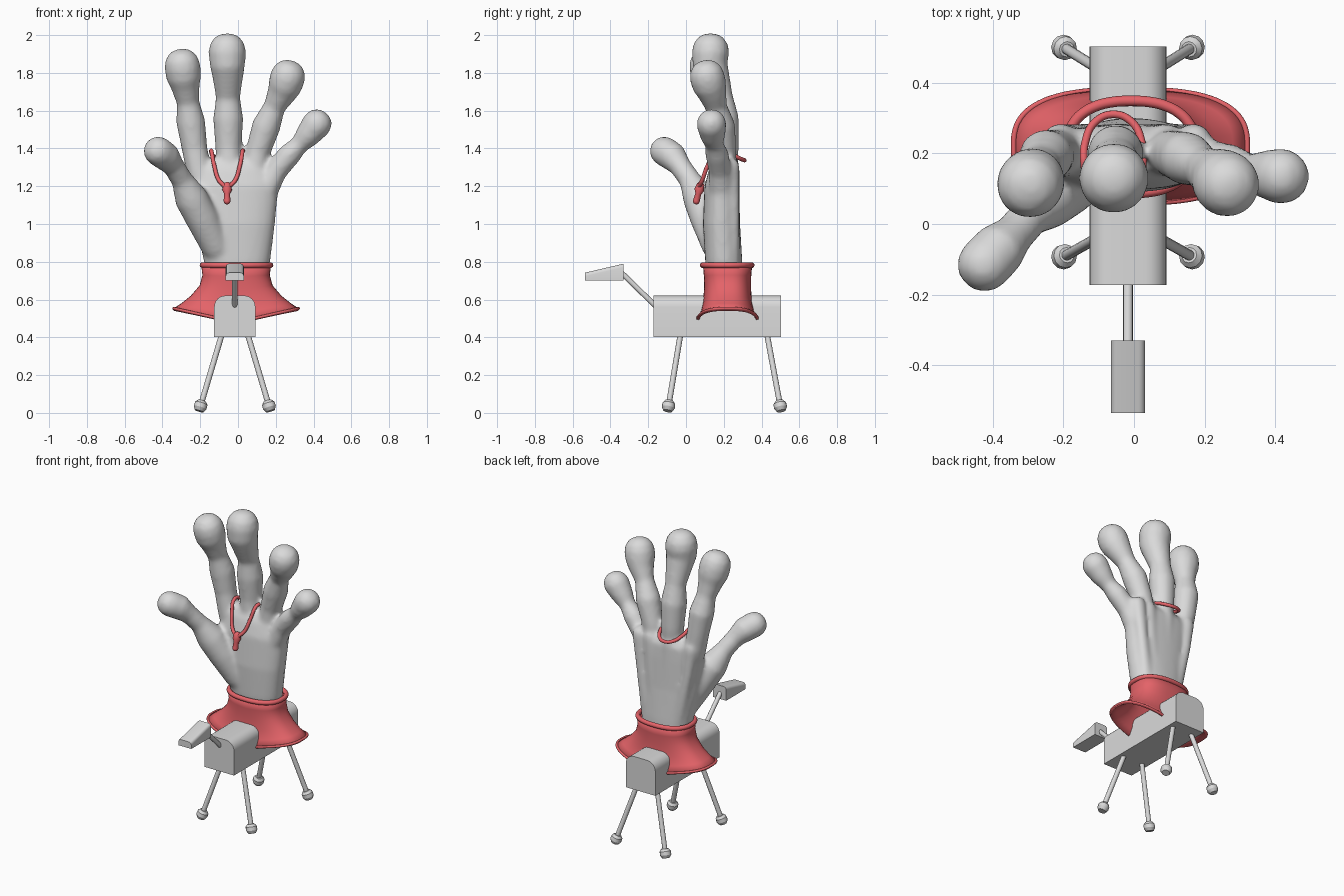
import bpy, bmesh, math
from mathutils import Vector

default = bpy.data.objects.get("Cube")
if default:
    bpy.data.objects.remove(default)


def material(name, rgb):
    m = bpy.data.materials.new(name)
    m.use_nodes = True
    m.diffuse_color = (*rgb, 1)
    m.node_tree.nodes["Principled BSDF"].inputs["Base Color"].default_value = (*rgb, 1)
    return m


GREY = material("light_grey", (0.7, 0.7, 0.7))
RED = material("soft_red", (0.78, 0.125, 0.14))


def finish(name, bm, mat, angle=None):
    """Turn a bmesh into a linked object."""
    bmesh.ops.recalc_face_normals(bm, faces=bm.faces)
    me = bpy.data.meshes.new(name)
    bm.to_mesh(me)
    bm.free()
    ob = bpy.data.objects.new(name, me)
    bpy.context.collection.objects.link(ob)
    me.materials.append(mat)
    if angle:
        bpy.ops.object.select_all(action="DESELECT")
        ob.select_set(True)
        bpy.context.view_layer.objects.active = ob
        bpy.ops.object.shade_smooth_by_angle(angle=math.radians(angle))
    return ob


def loft(bm, rings, caps=True):
    """Skin a list of point rings."""
    loops = [[bm.verts.new(p) for p in ring] for ring in rings]
    n = len(loops[0])
    for a, b in zip(loops, loops[1:]):
        for i in range(n):
            j = (i + 1) % n
            bm.faces.new((a[i], a[j], b[j], b[i]))
    if caps:
        bm.faces.new(loops[0][::-1])
        bm.faces.new(loops[-1])


def tube(bm, points, sides=20, rounded=True):
    """Tube through (x, y, z, radius) points, optionally with blunt domed ends."""
    pts = [(Vector(p[:3]), p[3]) for p in points]
    if rounded:
        domes = []
        for (p, r), (q, _) in ((pts[0], pts[1]), (pts[-1], pts[-2])):
            d = (p - q).normalized()
            domes.append([(p + d * r * math.sin(a), r * math.cos(a) ** 0.8) for a in (0.5, 1.0, 1.4)])
        pts = domes[0][::-1] + pts + domes[1]
    rings = []
    for i, (p, r) in enumerate(pts):
        d = (pts[min(i + 1, len(pts) - 1)][0] - pts[max(i - 1, 0)][0]).normalized()
        u = d.cross(Vector((0, 1, 0))).normalized()
        v = d.cross(u)
        angles = [math.tau * k / sides for k in range(sides)]
        rings.append([p + u * r * math.cos(a) + v * r * math.sin(a) for a in angles])
    loft(bm, rings)


def oval(cx, cy, z, rx, ry, power=0.85, n=48, z_side=None):
    """Squarish oval ring; its height may differ at the sides."""
    ring = []
    for k in range(n):
        c, s = math.cos(math.tau * k / n), math.sin(math.tau * k / n)
        across = abs(c) ** power
        h = z if z_side is None else z + (z_side - z) * across
        ring.append((cx + rx * math.copysign(across, c),
                     cy + ry * math.copysign(abs(s) ** power, s), h))
    return ring


def cord(name, points, radius, cyclic=False):
    cu = bpy.data.curves.new(name, "CURVE")
    cu.dimensions = "3D"
    cu.bevel_depth = radius
    cu.bevel_resolution = 3
    cu.use_fill_caps = True
    sp = cu.splines.new("BEZIER")
    sp.bezier_points.add(len(points) - 1)
    sp.use_cyclic_u = cyclic
    for bp, p in zip(sp.bezier_points, points):
        bp.co = p
        bp.handle_left_type = bp.handle_right_type = "AUTO"
    cu.materials.append(RED)
    bpy.context.collection.objects.link(bpy.data.objects.new(name, cu))


# Hand: palm, thumb, four fingers and back tendons fused together
bm = bmesh.new()
loft(bm, [oval(*r) for r in (
    (-0.01, 0.21, 0.68, 0.15, 0.09), (-0.005, 0.2, 0.8, 0.175, 0.098),
    (-0.015, 0.188, 1.0, 0.21, 0.098), (-0.02, 0.19, 1.2, 0.235, 0.092),
    (-0.03, 0.2, 1.29, 0.215, 0.078), (-0.03, 0.2, 1.34, 0.16, 0.05))])
fingers = {
    "index": [(-0.2, 0.2, 1.25, 0.068), (-0.23, 0.2, 1.4, 0.068), (-0.25, 0.19, 1.54, 0.077),
              (-0.265, 0.165, 1.645, 0.06), (-0.278, 0.14, 1.725, 0.076), (-0.286, 0.125, 1.775, 0.093),
              (-0.294, 0.112, 1.832, 0.096)],
    "middle": [(-0.045, 0.2, 1.25, 0.066), (-0.05, 0.21, 1.4, 0.07), (-0.052, 0.2, 1.56, 0.08),
               (-0.053, 0.185, 1.67, 0.064), (-0.054, 0.15, 1.78, 0.082), (-0.056, 0.128, 1.84, 0.093),
               (-0.057, 0.13, 1.91, 0.1)],
    "ring": [(0.08, 0.2, 1.25, 0.066), (0.105, 0.2, 1.38, 0.066), (0.15, 0.185, 1.52, 0.076),
             (0.193, 0.16, 1.62, 0.058), (0.23, 0.14, 1.69, 0.077), (0.248, 0.125, 1.73, 0.09),
             (0.262, 0.113, 1.775, 0.094)],
    "pinky": [(0.14, 0.19, 1.17, 0.07), (0.2, 0.18, 1.28, 0.06), (0.27, 0.165, 1.365, 0.062),
              (0.325, 0.15, 1.42, 0.049), (0.365, 0.142, 1.465, 0.066), (0.415, 0.135, 1.527, 0.08)],
    "thumb": [(-0.115, 0.165, 0.88, 0.08), (-0.19, 0.11, 1.03, 0.088), (-0.25, 0.07, 1.14, 0.088),
              (-0.297, 0.02, 1.235, 0.058), (-0.34, -0.03, 1.305, 0.058), (-0.38, -0.07, 1.355, 0.077),
              (-0.42, -0.112, 1.384, 0.079)],
}
for path in fingers.values():
    tube(bm, path)
for wrist_x, knuckle_x in ((-0.1, -0.21), (-0.035, -0.05), (0.04, 0.09), (0.1, 0.17)):
    tube(bm, [(wrist_x, 0.24, 0.74, 0.045), (knuckle_x * 0.9, 0.25, 1.12, 0.035),
              (knuckle_x, 0.235, 1.3, 0.05)])
hand = finish("hand", bm, GREY)
remesh = hand.modifiers.new("Fuse", "REMESH")
remesh.mode = "VOXEL"
remesh.voxel_size = 0.013
remesh.use_smooth_shade = True
soften = hand.modifiers.new("Soften", "SMOOTH")
soften.factor = 0.5
soften.iterations = 9

# Flared sleeve that straddles the body
bm = bmesh.new()
loft(bm, [oval(-0.01, 0.22, z, rx, ry, 0.75, 48, zs) for z, zs, rx, ry in (
    (0.78, 0.78, 0.185, 0.13), (0.72, 0.73, 0.178, 0.125), (0.65, 0.675, 0.193, 0.125),
    (0.58, 0.62, 0.24, 0.13), (0.52, 0.58, 0.29, 0.142), (0.475, 0.55, 0.335, 0.165))], caps=False)
sleeve = finish("sleeve", bm, RED, 60)
thick = sleeve.modifiers.new("Thickness", "SOLIDIFY")
thick.thickness = 0.012
cord("sleeve_rim", oval(-0.008, 0.218, 0.782, 0.18, 0.13, 0.85, 24), 0.015, True)
cord("sleeve_hem", oval(-0.01, 0.22, 0.478, 0.33, 0.16, 0.75, 32, 0.553), 0.008, True)

# Rein looped round the middle finger, with a knot on the palm
side = [(0.012, 0.07, 1.2), (0.042, 0.085, 1.23), (0.068, 0.115, 1.31), (0.082, 0.16, 1.385),
        (0.08, 0.23, 1.37), (0.05, 0.29, 1.345)]
mid = -0.058
cord("rein", [(mid - x, y, z) for x, y, z in side] + [(mid, 0.31, 1.337)]
     + [(mid + x, y, z) for x, y, z in reversed(side)], 0.011)
bm = bmesh.new()
tube(bm, [(mid, 0.075, 1.2, 0.022), (mid, 0.07, 1.18, 0.026), (mid, 0.065, 1.16, 0.016),
          (mid, 0.055, 1.122, 0.018)], 12)
finish("rein_knot", bm, RED, 60)

# Body block with rounded upper edges
BODY_X = -0.017
bm = bmesh.new()
bmesh.ops.create_cube(bm, size=1)
for v in bm.verts:
    v.co = (BODY_X + v.co.x * 0.218, 0.165 + v.co.y * 0.675, 0.511 + v.co.z * 0.22)
top = [e for e in bm.edges if all(v.co.z > 0.6 for v in e.verts)
       and abs(e.verts[0].co.y - e.verts[1].co.y) > 0.5]
bmesh.ops.bevel(bm, geom=top, offset=0.06, segments=6, profile=0.5, affect="EDGES")
finish("body", bm, GREY, 30)

# Wedge head with rounded upper edges, on a thin neck
bm = bmesh.new()
profile = ((-0.535, 0.7), (-0.33, 0.7), (-0.33, 0.79), (-0.535, 0.742))
loft(bm, [[(BODY_X + s * 0.048, y, z) for y, z in profile] for s in (-1, 1)])
top = [e for e in bm.edges if all(v.co.z > 0.73 for v in e.verts)
       and abs(e.verts[0].co.y - e.verts[1].co.y) > 0.1]
bmesh.ops.bevel(bm, geom=top, offset=0.018, segments=4, profile=0.5, affect="EDGES")
finish("head", bm, GREY, 30)
bm = bmesh.new()
tube(bm, [(BODY_X, -0.35, 0.75, 0.014), (BODY_X, -0.15, 0.555, 0.014)], 12, False)
finish("neck", bm, GREY, 40)

# Four splayed legs with bulbous feet
for end, y_top, y_foot in (("front", -0.03, -0.097), ("back", 0.43, 0.504)):
    for name, s in (("left", 1), ("right", -1)):
        hip = Vector((BODY_X + s * 0.07, y_top, 0.41))
        foot = Vector((BODY_X + s * 0.189, y_foot, 0.01))
        bm = bmesh.new()
        tube(bm, [(*hip, 0.015), (*hip.lerp(foot, 0.9), 0.015)], 12, False)
        finish(f"{end}_{name}_leg", bm, GREY, 40)
        bm = bmesh.new()
        tube(bm, [(*hip.lerp(foot, t), r) for t, r in
                  ((0.865, 0.022), (0.9, 0.034), (0.955, 0.035), (1.0, 0.024))], 12, False)
        finish(f"{end}_{name}_foot", bm, GREY, 30)
